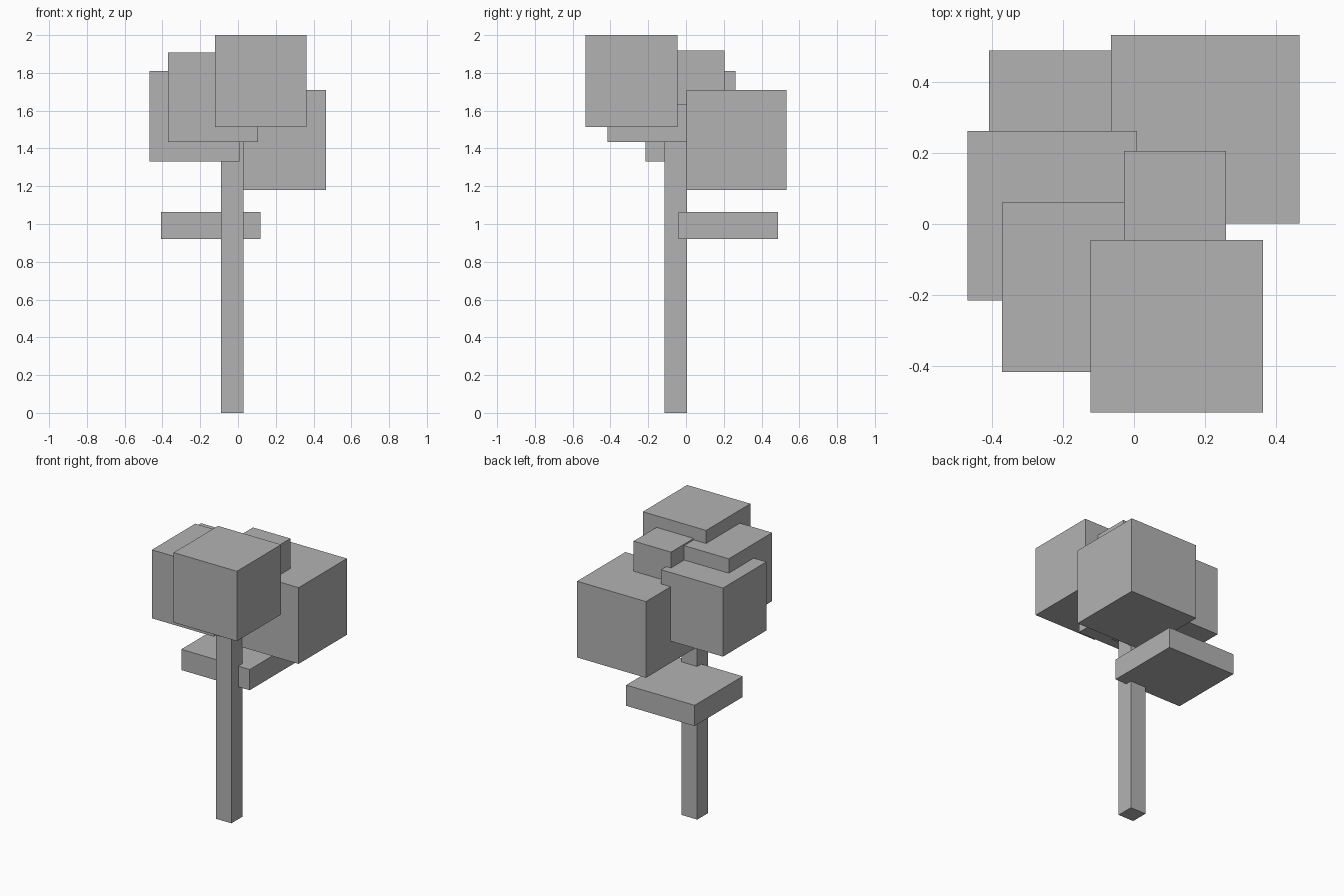
import bpy
from mathutils import Vector

if "Cube" in bpy.data.objects:
    bpy.data.objects.remove(bpy.data.objects["Cube"], do_unlink=True)

# One plain grey for the whole tree
GREY = (0.45, 0.45, 0.45, 1.0)
grey = bpy.data.materials.new("plain_grey")
grey.use_nodes = True
grey.diffuse_color = GREY
bsdf = next(n for n in grey.node_tree.nodes if n.type == "BSDF_PRINCIPLED")
bsdf.inputs["Base Color"].default_value = GREY


def box(name, low, high):
    """Flat-sided box spanning two opposite corners."""
    low, high = Vector(low), Vector(high)
    bpy.ops.mesh.primitive_cube_add(size=1, location=(low + high) / 2)
    obj = bpy.context.object
    obj.name = name
    obj.scale = high - low
    bpy.ops.object.transform_apply(location=False, rotation=False, scale=True)
    obj.data.materials.append(grey)
    return obj


def leaf_cube(name, corner, size):
    """Cubic foliage block grown from its lowest corner."""
    return box(name, corner, Vector(corner) + Vector((size, size, size)))


# Trunk, with its top buried in the foliage
box("trunk", (-0.09, -0.115, 0), (0.03, 0.005, 1.6))

# Flat low foliage slab behind the trunk
box("low_foliage_slab", (-0.408, -0.04, 0.92), (0.118, 0.488, 1.064))

# Overlapping foliage cubes
leaf_cube("back_foliage", (-0.065, 0.002, 1.18), 0.53)
leaf_cube("right_foliage", (-0.468, -0.215, 1.332), 0.477)
leaf_cube("middle_foliage", (-0.371, -0.416, 1.433), 0.476)
leaf_cube("front_foliage", (-0.123, -0.531, 1.514), 0.486)
leaf_cube("small_top_foliage", (-0.028, -0.082, 1.632), 0.287)
